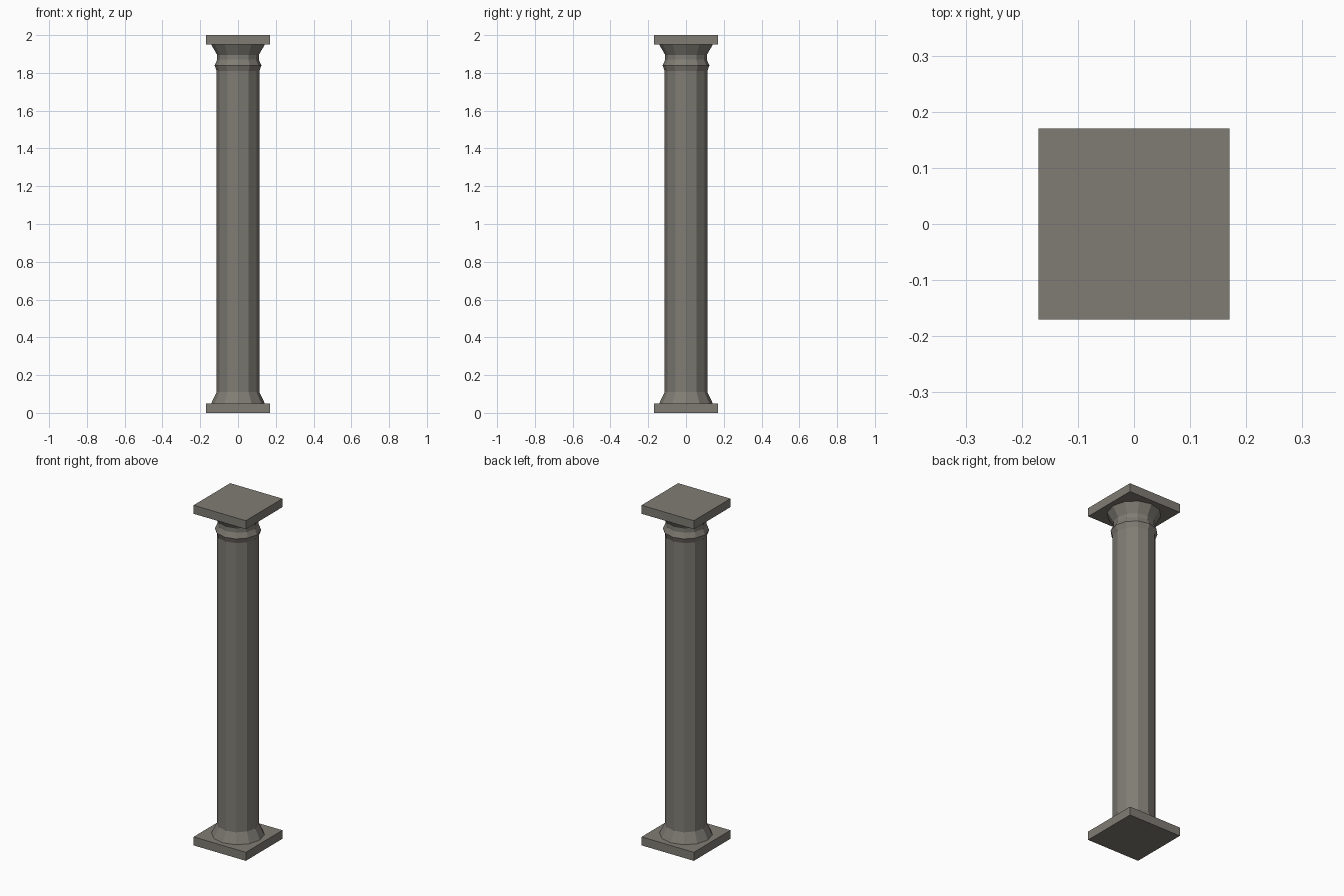
import bpy, bmesh, math

if "Cube" in bpy.data.objects:
    bpy.data.objects.remove(bpy.data.objects["Cube"])

SIDES = 12

# Dark warm-grey stone
stone = bpy.data.materials.new("dark_stone")
stone.diffuse_color = (0.215, 0.202, 0.175, 1)
stone.use_nodes = True
stone.node_tree.nodes["Principled BSDF"].inputs["Base Color"].default_value = stone.diffuse_color


def lathe(name, profile):
    """Revolve (radius, z) points into a capped, flat-faced solid."""
    bm = bmesh.new()
    rings = []
    for r, z in profile:
        rings.append([bm.verts.new((r * math.cos(2 * math.pi * i / SIDES),
                                    r * math.sin(2 * math.pi * i / SIDES), z))
                      for i in range(SIDES)])
    for a, b in zip(rings, rings[1:]):
        for i in range(SIDES):
            j = (i + 1) % SIDES
            bm.faces.new((a[i], a[j], b[j], b[i]))
    bm.faces.new(rings[0][::-1])
    bm.faces.new(rings[-1])
    mesh = bpy.data.meshes.new(name)
    bm.to_mesh(mesh)
    bm.free()
    mesh.materials.append(stone)
    obj = bpy.data.objects.new(name, mesh)
    bpy.context.collection.objects.link(obj)


def slab(name, size, z0, z1):
    bpy.ops.mesh.primitive_cube_add(size=1, location=(0, 0, (z0 + z1) / 2))
    obj = bpy.context.object
    obj.name = name
    obj.scale = (size, size, z1 - z0)
    obj.data.materials.append(stone)


# Square plates at the foot and the top
slab("base_plinth", 0.34, 0, 0.05)
slab("top_abacus", 0.34, 1.95, 2)

# Flared foot, shaft, neck ring and flared capital in one turned profile
lathe("column_shaft", [(0.142, 0.05), (0.113, 0.11), (0.113, 1.81),
                       (0.124, 1.84), (0.11, 1.87), (0.11, 1.895),
                       (0.142, 1.95)])
